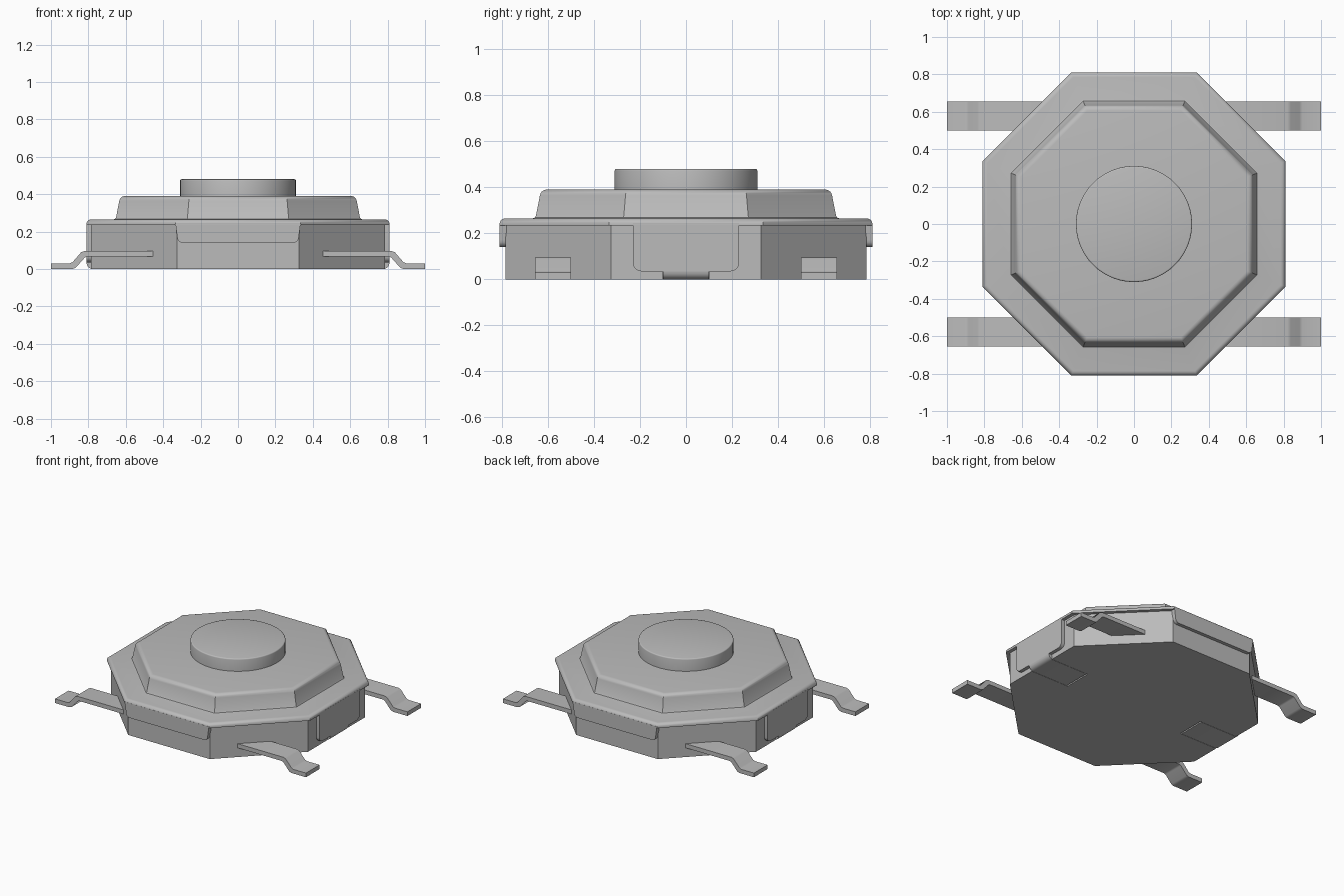
import bpy, bmesh, math
from mathutils import Vector, Matrix

cube = bpy.data.objects.get("Cube")
if cube:
    bpy.data.objects.remove(cube, do_unlink=True)

grey = bpy.data.materials.new("plain grey")
grey.use_nodes = True
colour = (0.5, 0.5, 0.5, 1)
grey.diffuse_color = colour
grey.node_tree.nodes["Principled BSDF"].inputs["Base Color"].default_value = colour


def finish(name, bm, smooth=True):
    bmesh.ops.recalc_face_normals(bm, faces=bm.faces)
    mesh = bpy.data.meshes.new(name)
    bm.to_mesh(mesh)
    bm.free()
    mesh.materials.append(grey)
    obj = bpy.data.objects.new(name, mesh)
    bpy.context.collection.objects.link(obj)
    if smooth:
        bpy.ops.object.select_all(action='DESELECT')
        obj.select_set(True)
        bpy.context.view_layer.objects.active = obj
        bpy.ops.object.shade_smooth_by_angle(angle=math.radians(32))
    return obj


def stack(name, profile, sides):
    """Rings of (distance to the flat side, height), capped at both ends."""
    bm = bmesh.new()
    rings = []
    for reach, z in profile:
        r = reach / math.cos(math.pi / sides)
        angles = [2 * math.pi * (i + 0.5) / sides for i in range(sides)]
        rings.append([bm.verts.new((r * math.cos(a), r * math.sin(a), z)) for a in angles])
    for low, high in zip(rings, rings[1:]):
        for i in range(sides):
            j = (i + 1) % sides
            bm.faces.new((low[i], low[j], high[j], high[i]))
    bm.faces.new(rings[0])
    bm.faces.new(rings[-1])
    return finish(name, bm)


def arc(cx, cz, r, start, end, steps=5):
    angles = [math.radians(start + (end - start) * i / steps) for i in range(steps + 1)]
    return [(cx + r * math.cos(a), cz + r * math.sin(a)) for a in angles]


def plate(name, outline, near, far, turn=0, across=False):
    """Extrude an (x, z) outline along y, or a (y, z) outline along x if across."""
    bm = bmesh.new()
    place = (lambda p, d: (d, p[0], p[1])) if across else (lambda p, d: (p[0], d, p[1]))
    face = bm.faces.new([bm.verts.new(place(p, near)) for p in outline])
    out = bmesh.ops.extrude_face_region(bm, geom=[face])
    verts = [g for g in out["geom"] if isinstance(g, bmesh.types.BMVert)]
    move = Vector(place((0, 0), far - near))
    bmesh.ops.translate(bm, vec=move, verts=verts)
    bmesh.ops.rotate(bm, verts=bm.verts, matrix=Matrix.Rotation(math.radians(turn), 3, 'Z'))
    return finish(name, bm)


# Octagonal base with shallow pockets underneath for the folded tongues
base = stack("base", [(0.785, 0), (0.785, 0.24)], 8)
for side in (-1, 1):
    bm = bmesh.new()
    bmesh.ops.create_cube(bm, size=1, matrix=Matrix.LocRotScale(
        Vector((side * 0.68, 0, 0)), None, Vector((0.4, 0.204, 0.06))))
    cutter = finish("pocket_cutter", bm, False)
    cutter.hide_render = True
    cutter.hide_set(True)
    cut = base.modifiers.new("tongue pocket", 'BOOLEAN')
    cut.object = cutter
    cut.solver = 'EXACT'

# Pressed cover: rounded rim, sloping wall and rounded shoulder
cover = [(0.78, 0.235), (0.81, 0.235)]
cover += arc(0.785, 0.24, 0.025, 0, 90)
cover += [(0.665, 0.265), (0.657, 0.268), (0.652, 0.276)]
cover += arc(0.605, 0.36, 0.03, 10, 90)
stack("cover", cover, 8)

# Round push button
stack("button", [(0.31, 0.38)] + arc(0.302, 0.472, 0.008, 0, 90, 3), 64)

# Skirt flaps and clip tabs hanging from the cover
r = 0.035
flap = [(0.335, 0.245)] + [(0.325, 0.17)] + arc(0.295, 0.17, 0.03, 0, -90)
flap += [(-x, z) for x, z in reversed(flap)]
clip = [(0.23, 0.245)] + arc(0.23 - r, 0.035 + r, r, 0, -90) + [(0.1, 0.035)]
clip += [(-y, z) for y, z in reversed(clip)]
tongue = arc(0.775, 0.035, 0.035, 0, -90) + [(0.49, 0), (0.49, 0.025)]
tongue += [(0.775, 0.025), (0.785, 0.035)]
for end, turn in (("front", 0), ("back", 180)):
    plate(end + "_flap", flap, -0.81, -0.78, turn)
for side, turn in (("left", 0), ("right", 180)):
    plate(side + "_clip", clip, 0.78, 0.81, turn, across=True)
    plate(side + "_clip_tongue", tongue, -0.1, 0.1, turn)

# Four bent contact legs
top = [(0.4, 0.096), (0.82, 0.096), (0.838, 0.09), (0.885, 0.036), (0.9, 0.03), (1, 0.03)]
under = [(1, 0), (0.885, 0), (0.868, 0.006), (0.82, 0.06), (0.808, 0.066), (0.4, 0.066)]
for side, sx in (("left", 1), ("right", -1)):
    for end, sy in (("front", -1), ("back", 1)):
        leg = [(sx * x, z) for x, z in top + under]
        plate(f"{end}_{side}_leg", leg, sy * 0.5, sy * 0.655)
